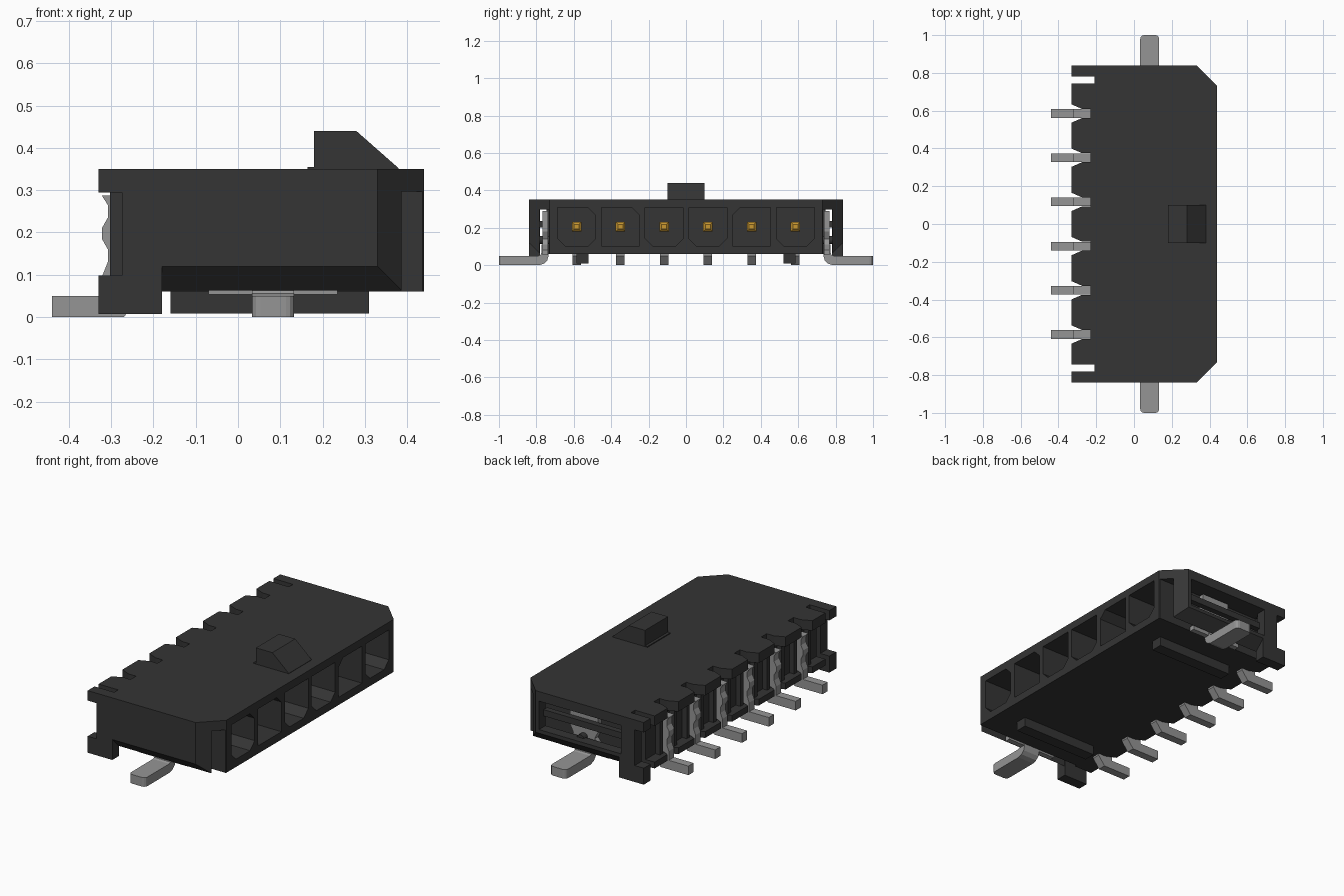
import bpy, bmesh, math
from mathutils import Vector

if "Cube" in bpy.data.objects:
    bpy.data.objects.remove(bpy.data.objects["Cube"], do_unlink=True)


def material(name, rgb):
    m = bpy.data.materials.new(name)
    m.use_nodes = True
    m.diffuse_color = (*rgb, 1)
    bsdf = next(n for n in m.node_tree.nodes if n.type == 'BSDF_PRINCIPLED')
    bsdf.inputs["Base Color"].default_value = (*rgb, 1)
    return m


BLACK = material("black plastic", (0.035, 0.035, 0.035))
STEEL = material("tin grey", (0.30, 0.30, 0.30))
GOLD = material("contact gold", (0.58, 0.31, 0.03))


def prism(name, pts, axis, lo, hi, mat=BLACK, bevel=0, edge_rule=None):
    """Extrude a 2D outline: axis z takes (x,y), y takes (x,z), x takes (y,z)."""
    place = {'z': lambda p, d: (p[0], p[1], d),
             'y': lambda p, d: (p[0], d, p[1]),
             'x': lambda p, d: (d, p[0], p[1])}[axis]
    bm = bmesh.new()
    face = bm.faces.new([bm.verts.new(place(p, lo)) for p in pts])
    new = bmesh.ops.extrude_face_region(bm, geom=[face])["geom"]
    shift = Vector(place((0, 0), hi - lo))
    bmesh.ops.translate(bm, vec=shift, verts=[v for v in new if isinstance(v, bmesh.types.BMVert)])
    bmesh.ops.recalc_face_normals(bm, faces=bm.faces)
    if bevel:
        edges = [e for e in bm.edges if edge_rule(e.verts[0].co, e.verts[1].co)]
        bmesh.ops.bevel(bm, geom=edges, offset=bevel, segments=3 if bevel > 0.015 else 1,
                        affect='EDGES', profile=0.5)
    me = bpy.data.meshes.new(name)
    bm.to_mesh(me)
    bm.free()
    me.materials.append(mat)
    ob = bpy.data.objects.new(name, me)
    bpy.context.collection.objects.link(ob)
    return ob


def box(name, x, y, z, mat=BLACK, **kw):
    y = sorted(y)
    return prism(name, [(x[0], y[0]), (x[1], y[0]), (x[1], y[1]), (x[0], y[1])], 'z', *z, mat, **kw)


def cut(target, cutter):
    mod = target.modifiers.new("cut", 'BOOLEAN')
    mod.operation = 'DIFFERENCE'
    mod.solver = 'EXACT'
    mod.object = cutter
    cutter.hide_render = True
    bpy.context.view_layer.objects.active = target
    bpy.ops.object.modifier_apply(modifier=mod.name)
    bpy.data.objects.remove(cutter, do_unlink=True)


PITCH = 0.234
pins = [(i - 2.5) * PITCH for i in range(6)]

# Housing outline, with end slots and a tapered notch for each terminal
outline = [(.33, -.84), (.44, -.73), (.44, .73), (.33, .84), (-.33, .84), (-.33, .78),
           (-.21, .78), (-.21, .745), (-.33, .745)]
for y in reversed(pins):
    outline += [(-.33, y + .048), (-.275, y + .024), (-.23, y + .024),
                (-.23, y - .024), (-.275, y - .024), (-.33, y - .048)]
outline += [(-.33, -.745), (-.21, -.745), (-.21, -.78), (-.33, -.78), (-.33, -.84)]
housing = prism("housing", outline, 'z', .06, .35)

# Rear recess behind the terminals
cut(housing, box("rear_cutter", (-.5, -.275), (-1, 1), (.095, .295)))

# Clip slots and sloped lower edges at both ends
for s in (1, -1):
    cut(housing, box("slot_cutter", (-.22, .6), (s * .733, s * .783), (-.1, .297)))
    cut(housing, prism("slope_cutter", [(s * .90, .18), (s * .90, .0), (s * .72, .0)],
                       'x', -.18, .6))
# Open window in the back end wall
cut(housing, box("window_cutter", (-.19, .31), (.77, .95), (.14, .297)))

# Sockets with keyed corners: each entry lists the chamfered corners (y side, z side)
keys = [[(1, 1), (-1, -1), (1, -1)], [(1, 1)], [(-1, -1), (1, -1)],
        [(1, -1), (-1, -1)], [(-1, 1)], [(1, -1), (-1, -1)]]
for y, key in zip(pins, keys):
    pts = []
    for a, b in ((-1, -1), (1, -1), (1, 1), (-1, 1)):
        cy, cz = y + a * .102, .205 + b * .102
        if (a, b) in key:
            c = [(cy, cz - b * .04), (cy - a * .04, cz)]
            pts += c if a * b > 0 else c[::-1]
        else:
            pts.append((cy, cz))
    cut(housing, prism("socket_cutter", pts, 'x', -.12, .6))

# Gold contacts and solder terminals
terminal = [(-.23, .29), (-.322, .287), (-.308, .265), (-.308, .235), (-.322, .21),
            (-.322, .185), (-.308, .16), (-.308, .13), (-.32, .10), (-.32, .05),
            (-.44, .05), (-.44, 0), (-.27, 0), (-.23, .05)]
for i, y in enumerate(pins):
    box(f"contact_{i + 1}", (-.13, .22), (y - .025, y + .025), (.18, .23), GOLD, bevel=.012,
        edge_rule=lambda a, b: a.x > .2 and b.x > .2)
    prism(f"terminal_{i + 1}", terminal, 'y', y - .0225, y + .0225, STEEL)
    # Upright ribs beside each terminal
    for s in (-1, 1):
        box(f"rear_rib_{i + 1}", (-.303, -.27), (y + s * .05, y + s * .075), (.09, .30))

# Polarising latch ramp on top
prism("latch_ramp", [(.18, .345), (.18, .44), (.28, .44), (.38, .352), (.38, .345)],
      'y', -.1, .1)
box("latch_base", (.165, .19), (-.1, .1), (.345, .355))

# Parts repeated at each end
for s, end in ((1, "back"), (-1, "front")):
    box(f"{end}_foot", (-.33, -.18), (s * .78, s * .84), (.007, .098))
    box(f"{end}_standoff_rib", (-.16, .31), (s * .52, s * .585), (.008, .065))
    box(f"{end}_clip_rail", (-.2, .31), (s * .768, s * .80), (.20, .235))
    # Metal hold-down clip: flat plate plus a leg bent outwards
    plate = [(-.07, .053), (.235, .053), (.235, .08), (.17, .11), (.15, .14), (.17, .18),
             (.17, .29), (0, .29), (0, .18), (.02, .14), (0, .11), (-.07, .08)]
    prism(f"{end}_clip_plate", plate, 'y', *sorted((s * .738, s * .768)), STEEL)
    leg = [(.735, .11), (.772, .11), (.772, .068), (.778, .055), (.79, .05), (1, .05),
           (1, 0), (.785, 0), (.76, .008), (.742, .025), (.735, .05)]
    prism(f"{end}_clip_leg", [(s * y, z) for y, z in leg], 'x', .033, .133, STEEL,
          bevel=.02, edge_rule=lambda a, b: min(abs(a.y), abs(b.y)) > .99 and abs(a.z - b.z) > .04)
    # Locating peg through the clip
    ring = [(.085 + .022 * math.cos(t * math.pi / 8), .135 + .022 * math.sin(t * math.pi / 8))
            for t in range(16)]
    prism(f"{end}_clip_peg", ring, 'y', *sorted((s * .72, s * .80)))
